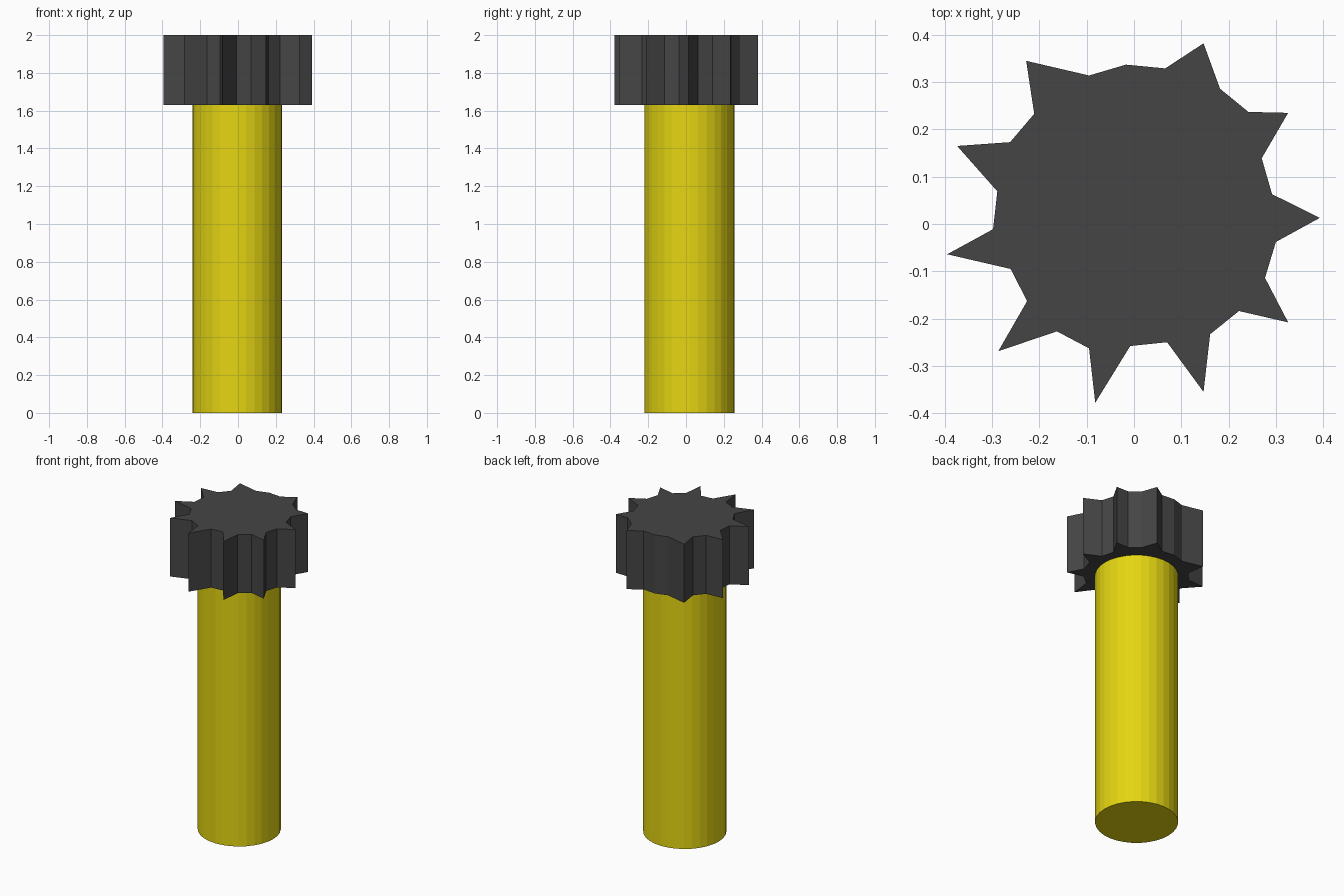
import bpy
import bmesh

if "Cube" in bpy.data.objects:
    bpy.data.objects.remove(bpy.data.objects["Cube"])


def material(name, color):
    m = bpy.data.materials.new(name)
    m.diffuse_color = (*color, 1.0)
    m.use_nodes = True
    m.node_tree.nodes["Principled BSDF"].inputs["Base Color"].default_value = m.diffuse_color
    return m


def add_object(name, bm, mat):
    bmesh.ops.recalc_face_normals(bm, faces=bm.faces)
    mesh = bpy.data.meshes.new(name)
    bm.to_mesh(mesh)
    bm.free()
    mesh.materials.append(mat)
    obj = bpy.data.objects.new(name, mesh)
    bpy.context.collection.objects.link(obj)
    return obj


yellow = material("yellow", (0.78, 0.67, 0.006))
charcoal = material("charcoal", (0.06, 0.06, 0.06))

HEAD_BOTTOM, TOP = 1.63, 2.0

# Shaft: flat-shaded 32-sided cylinder, slightly off the head's centre
bm = bmesh.new()
bmesh.ops.create_cone(bm, cap_ends=True, segments=32, radius1=0.238,
                      radius2=0.238, depth=HEAD_BOTTOM + 0.02)
bmesh.ops.translate(bm, verts=bm.verts, vec=(-0.004, 0.018, (HEAD_BOTTOM + 0.02) / 2))
add_object("shaft", bm, yellow)

# Toothed head: irregular star outline, counter-clockwise, extruded upwards
outline = [
    (0.393, 0.013), (0.292, 0.063), (0.270, 0.139), (0.326, 0.235),
    (0.242, 0.237), (0.182, 0.286), (0.147, 0.382), (0.066, 0.329),
    (-0.017, 0.337), (-0.095, 0.314), (-0.228, 0.345), (-0.211, 0.233),
    (-0.262, 0.173), (-0.374, 0.165), (-0.289, 0.069), (-0.298, -0.011),
    (-0.395, -0.064), (-0.261, -0.095), (-0.226, -0.163), (-0.287, -0.269),
    (-0.163, -0.227), (-0.095, -0.263), (-0.082, -0.378), (-0.008, -0.258),
    (0.070, -0.250), (0.147, -0.355), (0.161, -0.233), (0.222, -0.184),
    (0.326, -0.208), (0.277, -0.114), (0.300, -0.038),
]
bm = bmesh.new()
base = bm.faces.new([bm.verts.new((x, y, HEAD_BOTTOM)) for x, y in outline])
extruded = bmesh.ops.extrude_face_region(bm, geom=[base], use_keep_orig=True)
top_verts = [g for g in extruded["geom"] if isinstance(g, bmesh.types.BMVert)]
bmesh.ops.translate(bm, verts=top_verts, vec=(0, 0, TOP - HEAD_BOTTOM))
add_object("toothed_head", bm, charcoal)
